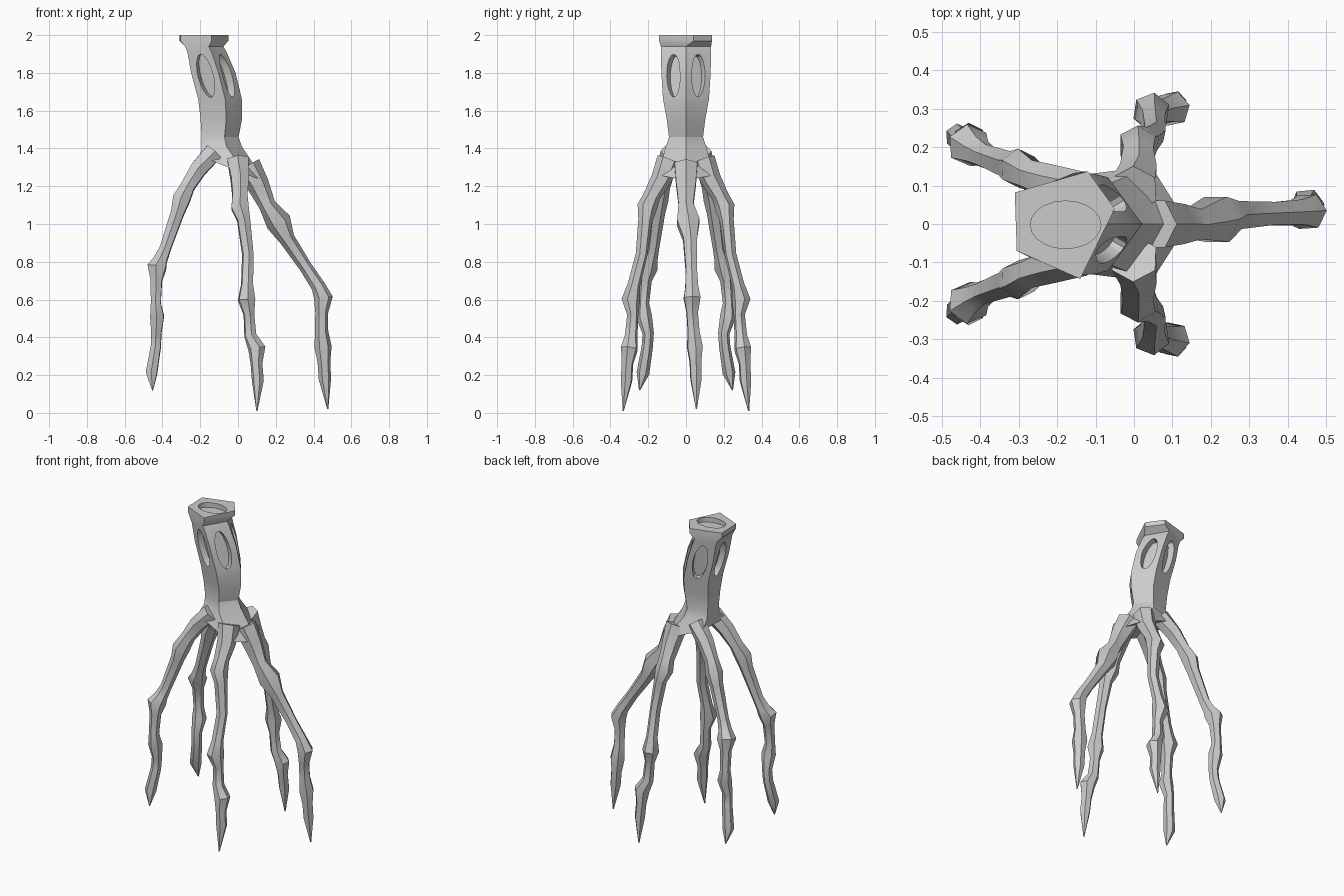
import bpy, bmesh
from math import sin, cos, pi, radians
from mathutils import Vector, Matrix

if "Cube" in bpy.data.objects:
    bpy.data.objects.remove(bpy.data.objects["Cube"])


def loft(name, rings, cap_end=True):
    """Skin a list of equal-length vertex rings and cap the ends."""
    bm = bmesh.new()
    vs = [[bm.verts.new(p) for p in r] for r in rings]
    n = len(rings[0])
    for a, b in zip(vs, vs[1:]):
        for i in range(n):
            j = (i + 1) % n
            bm.faces.new((a[i], a[j], b[j], b[i]))
    bm.faces.new(vs[0])
    bm.faces.new(vs[-1])
    bmesh.ops.recalc_face_normals(bm, faces=bm.faces)
    return finish(name, bm)


def finish(name, bm):
    me = bpy.data.meshes.new(name)
    bm.to_mesh(me)
    bm.free()
    ob = bpy.data.objects.new(name, me)
    bpy.context.collection.objects.link(ob)
    return ob


def smooth(ob, angle):
    bpy.ops.object.select_all(action='DESELECT')
    ob.select_set(True)
    bpy.context.view_layer.objects.active = ob
    bpy.ops.object.shade_smooth_by_angle(angle=radians(angle))


def pent(z, cx, rx, ry):
    return [Vector((cx + rx * cos(i * 2 * pi / 5), ry * sin(i * 2 * pi / 5), z))
            for i in range(5)]


# Forearm and palm: five-sided, leaning, flaring to a corner over each finger
rim = [(-.05, .04), (-.12, .137), (-.31, .082), (-.305, -.07), (-.14, -.143)]
top = [Vector((x, y, 2)) for x, y in rim]
lip = [Vector((x, y, 1.97)) for x, y in rim]
upper = pent(1.91, -.175, .115, .14)
middle = pent(1.66, -.107, .128, .128)
palm = [Vector(p) for p in ((.14, 0, 1.23), (.045, .15, 1.26), (-.2, .12, 1.36),
                            (-.2, -.12, 1.36), (.045, -.15, 1.26))]
under = [p.lerp(Vector((-.06, 0, 1.33)), .6) for p in palm]
forearm = loft("forearm_and_palm", [
    top, lip, pent(1.94, -.19, .112, .14), upper, pent(1.8, -.143, .13, .137),
    middle, pent(1.56, -.1, .122, .108), pent(1.46, -.105, .108, .095),
    pent(1.41, -.097, .118, .112), palm, under])

# Oval recesses: one in each side and one in the top
bm = bmesh.new()


def oval(center, normal, up, half_w, half_h, depth):
    z = normal.normalized()
    y = (up - z * up.dot(z)).normalized()
    x = y.cross(z)
    m = Matrix((x, y, z)).transposed().to_4x4()
    m.translation = center
    bmesh.ops.create_cone(bm, cap_ends=True, segments=20, radius1=1, radius2=1,
                          depth=depth * 2,
                          matrix=m @ Matrix.Diagonal((half_w, half_h, 1, 1)))


for i in range(5):
    j = (i + 1) % 5
    c = (upper[i] + upper[j] + middle[i] + middle[j]) / 4
    up = upper[i] + upper[j] - middle[i] - middle[j]
    oval(c, (upper[j] - upper[i]).cross(up), up, .042, .118, .035)
oval(Vector((-.178, -.002, 2)), Vector((0, 0, 1)), Vector((0, 1, 0)), .092, .062, .03)
cutter = finish("recess_cutter", bm)
cutter.hide_render = True
mod = forearm.modifiers.new("recesses", 'BOOLEAN')
mod.operation = 'DIFFERENCE'
mod.solver = 'EXACT'
mod.object = cutter
bpy.context.view_layer.objects.active = forearm
bpy.ops.object.modifier_apply(modifier=mod.name)
bpy.data.objects.remove(cutter)
smooth(forearm, 25)


# Fingers: six-sided tubes swelling at the knuckles, ending in claws
def finger(name, path, side=1):
    pts = [Vector((x, y * side, z)) for x, y, z, r in path]
    rings = []
    for k, p in enumerate(pts):
        t = (pts[min(k + 1, len(pts) - 1)] - pts[max(k - 1, 0)]).normalized()
        u = Vector((p.x, p.y, 0))
        u = (u - t * u.dot(t)).normalized()
        v = t.cross(u)
        rings.append([p + path[k][3] * (u * cos(a) + v * sin(a))
                      for a in (i * pi / 3 for i in range(6))])
    smooth(loft(name, rings), 35)


front = [(.05, 0, 1.31, .07), (.105, 0, 1.21, .06), (.155, .0, 1.1, .045),
         (.215, .012, 1.01, .068), (.26, .022, .92, .042), (.36, .027, .77, .034),
         (.425, .03, .67, .038), (.452, .032, .61, .05), (.443, .033, .53, .034),
         (.443, .04, .43, .035), (.45, .047, .35, .046), (.455, .05, .27, .034),
         (.46, .053, .18, .033), (.475, .055, .02, .003)]
side = [(0, .09, 1.34, .065), (.01, .13, 1.24, .055), (.01, .18, 1.15, .045),
        (.01, .205, 1.09, .053), (.03, .215, 1.02, .038), (.052, .235, .84, .032),
        (.048, .275, .68, .034), (.045, .292, .6, .05), (.058, .282, .52, .03),
        (.065, .29, .41, .034), (.1, .3, .34, .047), (.098, .31, .26, .032),
        (.105, .315, .17, .032), (.1, .332, .01, .003)]
rear = [(-.13, .08, 1.38, .055), (-.21, .105, 1.29, .05), (-.265, .125, 1.2, .042),
        (-.3, .145, 1.13, .052), (-.32, .15, 1.06, .04), (-.385, .175, .87, .033),
        (-.41, .19, .81, .04), (-.43, .205, .77, .056), (-.432, .215, .7, .034),
        (-.435, .225, .58, .03), (-.428, .222, .51, .042), (-.432, .2, .42, .03),
        (-.435, .205, .35, .03), (-.458, .228, .21, .034), (-.452, .246, .12, .003)]
finger("middle_finger", front)
for s, label in ((1, "back"), (-1, "front")):
    finger(label + "_side_finger", side, s)
    finger(label + "_rear_finger", rear, s)
